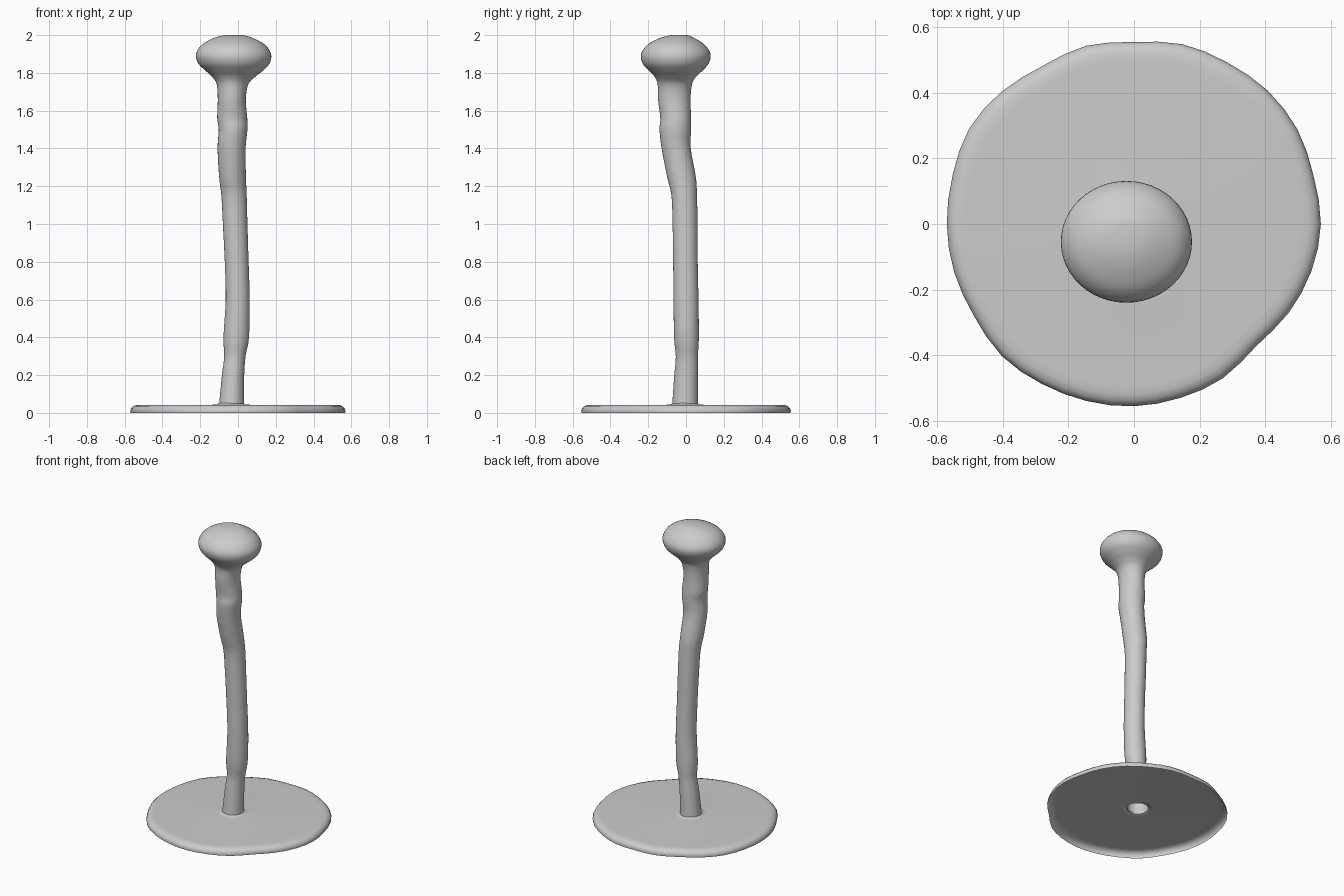
import bpy
import bmesh
from math import sin, cos, pi, radians

SEGMENTS = 48

default_cube = bpy.data.objects.get("Cube")
if default_cube:
    bpy.data.objects.remove(default_cube, do_unlink=True)

grey = bpy.data.materials.new("plain grey")
grey.use_nodes = True
grey.diffuse_color = (0.6, 0.6, 0.6, 1)
grey.node_tree.nodes["Principled BSDF"].inputs["Base Color"].default_value = grey.diffuse_color


def spline(a, b, c, d, t):
    """Catmull-Rom blend between b and c."""
    return b + 0.5 * t * (c - a + t * (2 * a - 5 * b + 4 * c - d + t * (3 * (b - c) + d - a)))


def loft(name, rings, cap_end=False):
    """Skin a list of closed rings, each ordered anticlockwise from above."""
    bm = bmesh.new()
    loops = [[bm.verts.new(p) for p in ring] for ring in rings]
    for low, high in zip(loops, loops[1:]):
        for i in range(SEGMENTS):
            j = (i + 1) % SEGMENTS
            bm.faces.new((low[i], low[j], high[j], high[i]))
    if cap_end:
        bm.faces.new(loops[-1])
    mesh = bpy.data.meshes.new(name)
    bm.to_mesh(mesh)
    bm.free()
    mesh.materials.append(grey)
    part = bpy.data.objects.new(name, mesh)
    bpy.context.collection.objects.link(part)
    bpy.ops.object.select_all(action="DESELECT")
    part.select_set(True)
    bpy.context.view_layer.objects.active = part
    bpy.ops.object.shade_smooth_by_angle(angle=radians(50))
    return part


angles = [2 * pi * i / SEGMENTS for i in range(SEGMENTS)]

# Crooked stem and knob: height, then left, right, front and back limits, in hundredths
sections = [
    (4.2, -10, 3.2, -7.3, 6.3), (20, -8.5, 3.3, -6.2, 6.3),
    (30, -7.3, 4, -5.4, 6.3), (40, -7.7, 5.8, -6.3, 6.8), (60, -6.5, 6.2, -6.6, 6.6),
    (80, -7, 5.6, -6.8, 6.2), (100, -8, 5, -7.1, 6.1), (115, -8.8, 4.6, -7.7, 5.8),
    (125, -10, 4.2, -10, 5.2), (140, -10.8, 4, -12.9, 2.5), (150, -10.2, 5, -14, 2.7),
    (156, -11, 4.9, -13.6, 2.7), (166, -10.7, 4.1, -14.8, 2.4), (174, -11.3, 5.5, -15, 3.2),
    (178, -13.8, 9.2, -16.7, 5.3), (181, -17, 13, -19.5, 8.5), (185, -21, 16.7, -23, 12),
    (190, -22.2, 17.5, -23.8, 13), (195, -19, 14.2, -20.3, 9.8), (198.5, -12.8, 7.8, -13.7, 4.3),
    (200, -7, 3, -8, 1),
]
padded = [sections[0]] + sections + [sections[-1]]
stem_rings = []
for quad in zip(padded, padded[1:], padded[2:], padded[3:]):
    for step in range(4):
        z, left, right, front, back = (spline(*v, step / 4) / 100 for v in zip(*quad))
        stem_rings.append([((left + right + (right - left) * cos(a)) / 2,
                            (front + back + (back - front) * sin(a)) / 2, min(z, 2))
                           for a in angles])
stem_rings.append([(-0.02 + 0.045 * cos(a), -0.035 + 0.04 * sin(a), 2) for a in angles])
loft("stem_with_knob", stem_rings, cap_end=True)

# Uneven base plate: outline radius every fifteen degrees, in thousandths
outline = [569, 566, 575, 575, 568, 567, 554, 562, 556, 570, 580, 572,
           570, 567, 562, 569, 562, 558, 555, 548, 542, 526, 543, 559]


def outline_radius(i):
    place = i * len(outline) / SEGMENTS
    k = int(place)
    return spline(*(outline[(k + n) % len(outline)] for n in (-1, 0, 1, 2)), place - k) / 1000


def rim_ring(inset, z):
    return [((outline_radius(i) - inset) * cos(a), (outline_radius(i) - inset) * sin(a), z)
            for i, a in enumerate(angles)]


def hole_ring(radius, z):
    return [(-0.035 + radius * cos(a), -0.005 + radius * sin(a), z) for a in angles]


# The plate is a shallow shell, open underneath, that turns up into the hollow stem
base_rings = [rim_ring(0.002, 0), rim_ring(0, 0.012), rim_ring(0.005, 0.025),
              rim_ring(0.016, 0.036), rim_ring(0.035, 0.042), rim_ring(0.06, 0.043),
              hole_ring(0.1, 0.043), hole_ring(0.074, 0.045), hole_ring(0.066, 0.052)]
loft("base_plate", base_rings)
